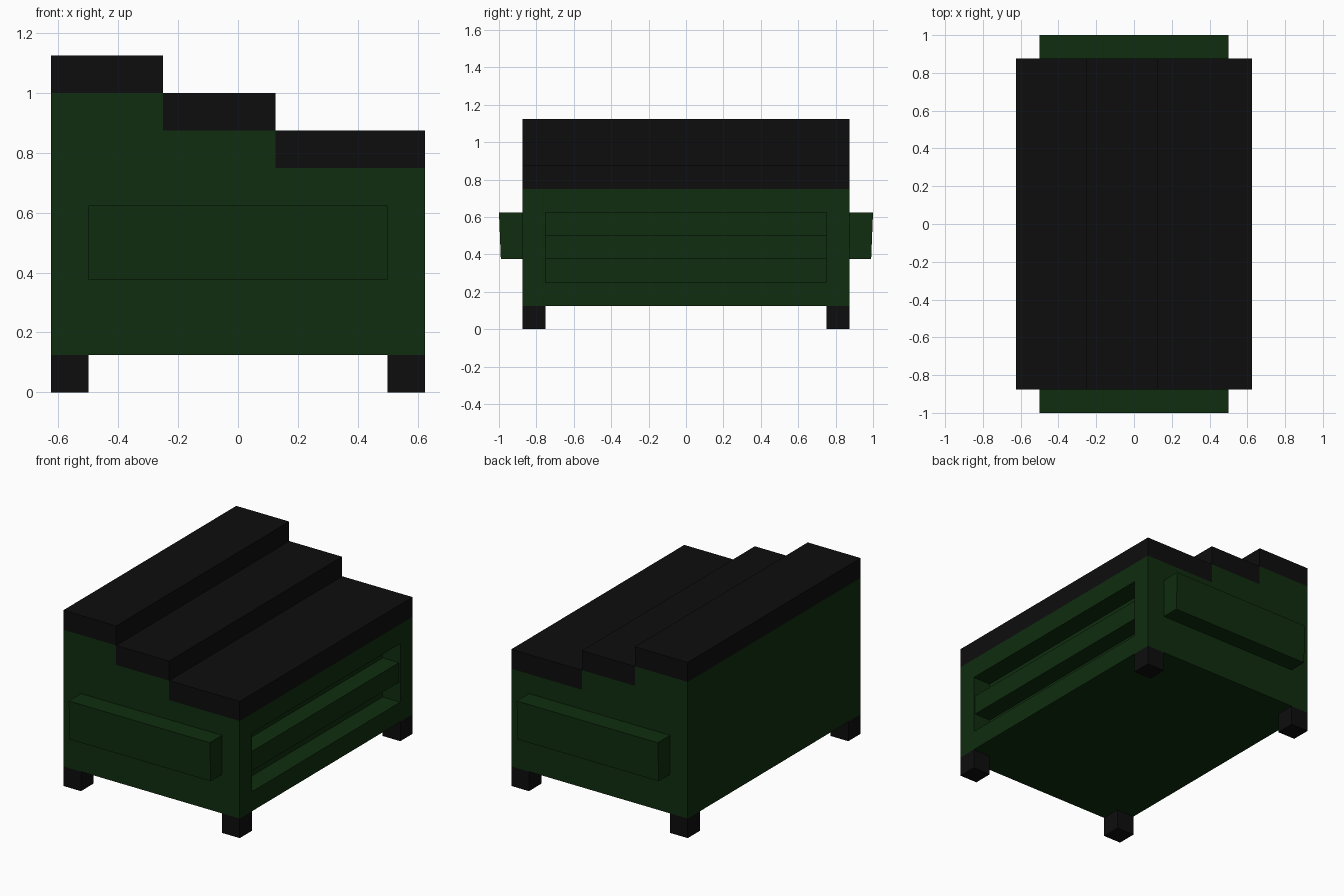
import bpy, bmesh
from mathutils import Vector

if "Cube" in bpy.data.objects:
    bpy.data.objects.remove(bpy.data.objects["Cube"])


def material(name, color):
    m = bpy.data.materials.new(name)
    m.diffuse_color = (*color, 1)
    m.use_nodes = True
    m.node_tree.nodes["Principled BSDF"].inputs["Base Color"].default_value = m.diffuse_color
    return m


GREEN = material("dark green paint", (0.0048, 0.026, 0.0048))
BLACK = material("black plastic", (0.004, 0.004, 0.004))


def finish(name, bm, mat):
    bmesh.ops.recalc_face_normals(bm, faces=bm.faces)
    me = bpy.data.meshes.new(name)
    bm.to_mesh(me)
    bm.free()
    me.materials.append(mat)
    ob = bpy.data.objects.new(name, me)
    bpy.context.collection.objects.link(ob)
    return ob


def prism(profile, y0, y1):
    """Extrude an (x, z) profile along y."""
    bm = bmesh.new()
    face = bm.faces.new([bm.verts.new((x, y0, z)) for x, z in profile])
    ext = bmesh.ops.extrude_face_region(bm, geom=[face])
    verts = [g for g in ext["geom"] if isinstance(g, bmesh.types.BMVert)]
    bmesh.ops.translate(bm, verts=verts, vec=(0, y1 - y0, 0))
    bmesh.ops.recalc_face_normals(bm, faces=bm.faces)
    return bm


def box(name, x0, x1, y0, y1, z0, z1, mat):
    return finish(name, prism([(x0, z0), (x1, z0), (x1, z1), (x0, z1)], y0, y1), mat)


# Stepped bin body with a recessed panel on the low (+x) side
bm = prism([(-0.625, 0.125), (0.625, 0.125), (0.625, 0.75), (0.125, 0.75),
            (0.125, 0.875), (-0.25, 0.875), (-0.25, 1.0), (-0.625, 1.0)], -0.875, 0.875)
panel = max(bm.faces, key=lambda f: f.calc_center_median().x)
bmesh.ops.inset_region(bm, faces=[panel], thickness=0.125, use_even_offset=True)
wall = bmesh.ops.extrude_discrete_faces(bm, faces=[panel])["faces"][0]
bmesh.ops.translate(bm, verts=wall.verts, vec=(-0.125, 0, 0))
finish("bin_body", bm, GREEN)

# Horizontal rail across the recess
box("recess_rail", 0.5, 0.615, -0.75, 0.75, 0.375, 0.5, GREEN)

# Three stepped lids
for name, x0, x1, z in (("high_lid", -0.625, -0.25, 1.0),
                        ("middle_lid", -0.25, 0.125, 0.875),
                        ("low_lid", 0.125, 0.625, 0.75)):
    box(name, x0, x1, -0.875, 0.875, z, z + 0.125, BLACK)

for s, side in ((-1, "front"), (1, "back")):
    # Lifting bars on both ends, leaning in slightly at the bottom
    bar = box(side + "_lifting_bar", -0.5, 0.5, *sorted((s * 0.875, s)), 0.375, 0.625, GREEN)
    for v in bar.data.vertices:
        if abs(v.co.y) > 0.9 and v.co.z < 0.5:
            v.co.y = s * 0.99
    # Corner feet
    for t, end in ((-1, "left"), (1, "right")):
        box(f"{side}_{end}_foot", *sorted((t * 0.5, t * 0.625)),
            *sorted((s * 0.75, s * 0.875)), 0, 0.125, BLACK)
